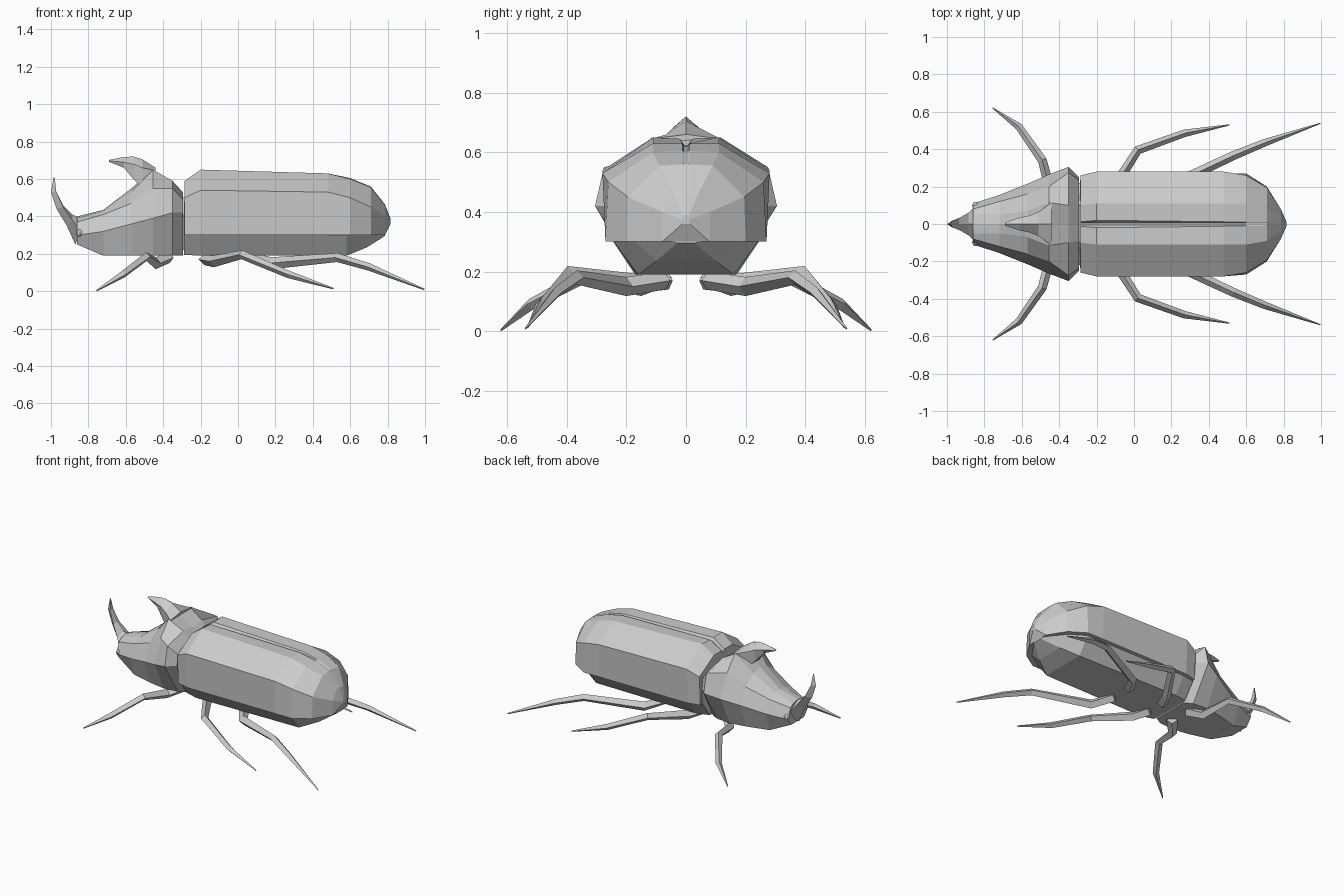
import bpy, bmesh
from mathutils import Vector


def skin(name, rings):
    """Skin closed rings of equal length and cap both ends."""
    bm = bmesh.new()
    loops = [[bm.verts.new(p) for p in r] for r in rings]
    n = len(loops[0])
    for a, b in zip(loops, loops[1:]):
        for i in range(n):
            j = (i + 1) % n
            bm.faces.new((a[i], a[j], b[j], b[i]))
    bm.faces.new(loops[0])
    bm.faces.new(loops[-1])
    bmesh.ops.remove_doubles(bm, verts=bm.verts, dist=0.0005)
    bmesh.ops.recalc_face_normals(bm, faces=bm.faces)
    mesh = bpy.data.meshes.new(name)
    bm.to_mesh(mesh)
    bm.free()
    obj = bpy.data.objects.new(name, mesh)
    bpy.context.collection.objects.link(obj)
    return obj


def loft(name, sections):
    """Sections: (x, half profile of (y, z) from bottom to top centre)."""
    rings = []
    for x, half in sections:
        ring = [(x, y, z) for y, z in half]
        ring += [(x, -y, z) for y, z in reversed(half) if y > 0]
        rings.append(ring)
    return skin(name, rings)


def leg(name, path, sizes, side):
    """Four-sided tapering limb; sizes are (width, height) radii."""
    pts = [Vector((x, y * side, z)) for x, y, z in path]
    rings = []
    for i, (p, (w, h)) in enumerate(zip(pts, sizes)):
        d = (pts[min(i + 1, len(pts) - 1)] - pts[max(i - 1, 0)]).normalized()
        u = d.cross(Vector((0, 0, 1))).normalized()
        v = u.cross(d)
        rings.append([p + u * w, p + v * h, p - u * w, p - v * h])
    return skin(name, rings)


# Wing cases with a shallow centre seam
loft("wing_cases", [
    (-0.285, [(.25, .30), (.26, .50), (.10, .59), (.012, .59), (.006, .57)]),
    (-0.20, [(.27, .30), (.28, .54), (.11, .65), (.02, .645), (.006, .625)]),
    (0.48, [(.27, .30), (.28, .53), (.11, .63), (.012, .63), (.006, .62)]),
    (0.60, [(.27, .30), (.26, .50), (.11, .60), (.012, .605), (.006, .60)]),
    (0.71, [(.20, .30), (.195, .45), (.09, .555), (.012, .56), (.006, .56)]),
    (0.785, [(.08, .30), (.08, .40), (.04, .46), (.012, .465), (.006, .465)]),
    (0.815, [(.012, .36), (.012, .375), (.01, .385), (.008, .39), (.004, .39)]),
])

# Underside of the body
loft("abdomen", [
    (-0.29, [(.15, .195), (.235, .31), (.23, .48)]),
    (-0.20, [(.17, .19), (.25, .31), (.23, .48)]),
    (0.58, [(.16, .19), (.25, .31), (.22, .45)]),
    (0.69, [(.10, .235), (.18, .31), (.16, .42)]),
    (0.785, [(.03, .295), (.06, .31), (.05, .36)]),
])

# Neck joint
loft("neck", [
    (-0.32, [(.12, .22), (.22, .40), (.10, .50)]),
    (-0.26, [(.12, .22), (.22, .40), (.10, .50)]),
])

# Thorax running into the head
loft("thorax_and_head", [
    (-0.295, [(.13, .19), (.25, .42), (.235, .49), (.09, .53), (0, .53)]),
    (-0.35, [(.16, .19), (.305, .42), (.275, .55), (.10, .59), (0, .58)]),
    (-0.455, [(.17, .19), (.265, .39), (.20, .55), (.115, .65), (0, .65)]),
    (-0.57, [(.15, .19), (.215, .36), (.16, .47), (.07, .53), (0, .55)]),
    (-0.72, [(.11, .19), (.155, .32), (.12, .41), (.05, .43), (0, .435)]),
    (-0.86, [(.07, .25), (.11, .30), (.08, .37), (.05, .39), (0, .40)]),
])

# Horn on the thorax, pointing forward
loft("thorax_horn", [
    (-0.44, [(.11, .50), (.115, .645), (0, .66)]),
    (-0.51, [(.055, .55), (.065, .66), (0, .705)]),
    (-0.56, [(.035, .60), (.045, .68), (0, .72)]),
    (-0.61, [(.02, .66), (.035, .69), (0, .718)]),
    (-0.69, [(.004, .692), (.008, .697), (0, .702)]),
])

# Upcurved head horn: each row is front point, then back half width
horn = [
    ((-.87, .25), (-.84, .39), .105),
    ((-.915, .35), (-.885, .41), .06),
    ((-.97, .44), (-.935, .46), .032),
    ((-1.0, .53), (-.972, .535), .018),
    ((-.985, .61), (-.98, .605), .003),
]
skin("head_horn", [[(f[0], 0, f[1]), (b[0], w, (f[1] + b[1]) / 2),
                    (b[0], 0, b[1]), (b[0], -w, (f[1] + b[1]) / 2)]
                   for f, b, w in horn])

# Legs: coxa, hip, knee, shin and foot tip
legs = {
    "front_leg": [(-.37, .07, .18), (-.44, .15, .15), (-.49, .34, .185),
                  (-.615, .52, .09), (-.755, .62, .004)],
    "middle_leg": [(-.18, .06, .17), (-.13, .16, .16), (.02, .395, .195),
                   (.27, .485, .09), (.51, .53, .014)],
    "hind_leg": [(.10, .07, .17), (.18, .20, .15), (.53, .365, .18),
                 (.70, .435, .13), (.995, .538, .01)],
}
sizes = [(.035, .03), (.028, .032), (.024, .024), (.02, .02), (.003, .004)]
for side, label in ((1, "left"), (-1, "right")):
    for name, path in legs.items():
        leg(f"{label}_{name}", path, sizes, side)
    # Eyes
    bpy.ops.mesh.primitive_uv_sphere_add(segments=8, ring_count=6, radius=.021,
                                         location=(-.845, .098 * side, .31))
    bpy.context.object.name = f"{label}_eye"
